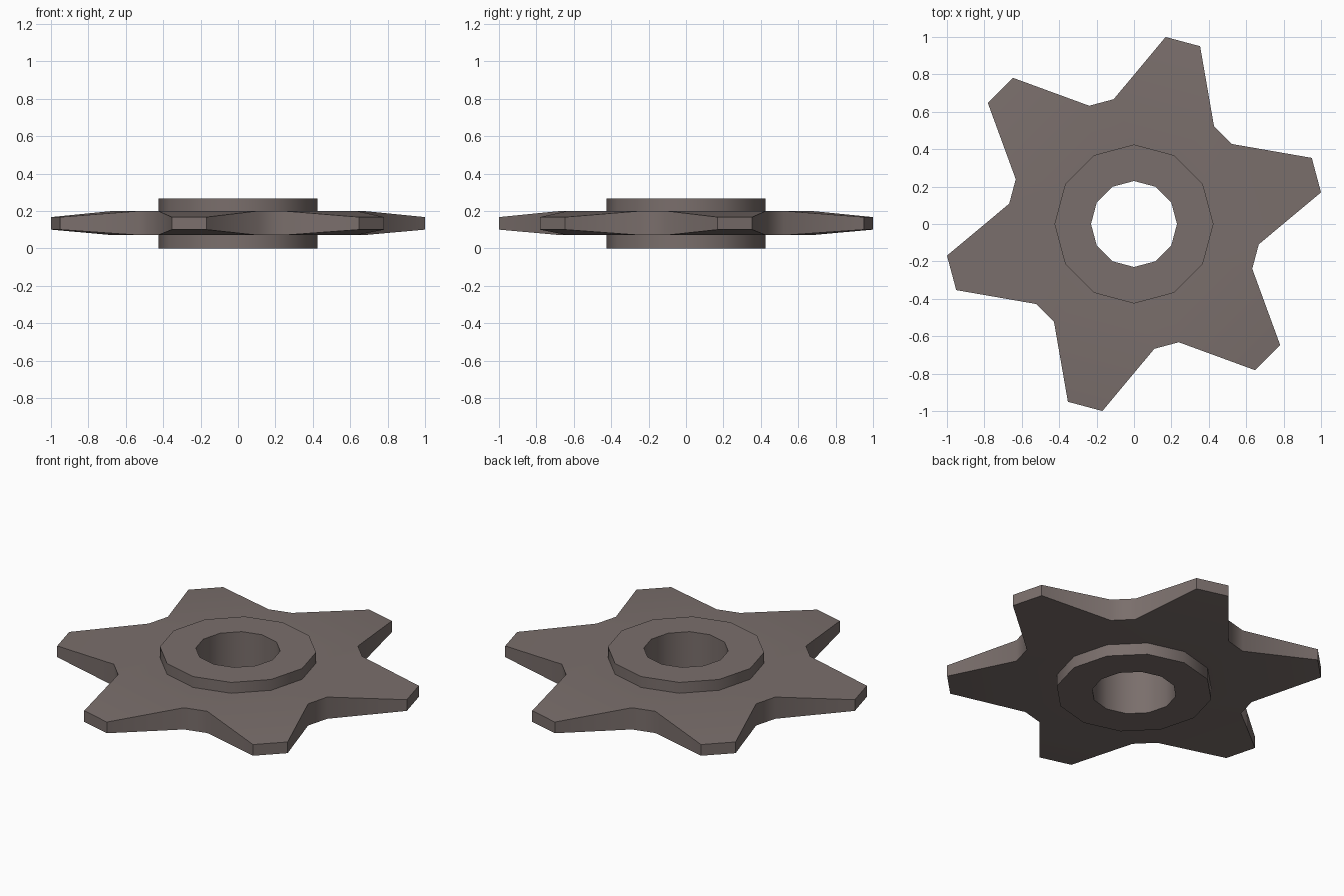
import bpy, bmesh, math

if "Cube" in bpy.data.objects:
    bpy.data.objects.remove(bpy.data.objects["Cube"])

steel = bpy.data.materials.new("dark_warm_steel")
steel.diffuse_color = (0.195, 0.158, 0.149, 1)
steel.use_nodes = True
steel.node_tree.nodes["Principled BSDF"].inputs["Base Color"].default_value = steel.diffuse_color

bm = bmesh.new()


def ring(r, z, angles):
    return [bm.verts.new((r * math.cos(math.radians(a)), r * math.sin(math.radians(a)), z))
            for a in angles]


twelve = [30 + 30 * i for i in range(12)]
# valley corners come in pairs around 45, 105, 165 ... degrees
valley = [45 + 60 * k + s * 5.75 for k in range(6) for s in (-1, 1)]
R_HOLE, R_HUB, R_VALLEY, R_TIP = 0.23, 0.425, 0.676, 1.014

# closed cross-section: bore, hub, plate top, plate bottom, hub, bore
loops = [ring(R_HOLE, 0.265, twelve), ring(R_HUB, 0.265, twelve), ring(R_HUB, 0.20, twelve),
         ring(R_VALLEY, 0.20, valley), ring(R_VALLEY, 0.07, valley),
         ring(R_HUB, 0.07, twelve), ring(R_HUB, 0.0, twelve), ring(R_HOLE, 0.0, twelve)]
for n, a in enumerate(loops):
    b = loops[(n + 1) % len(loops)]
    for i in range(12):
        j = (i + 1) % 12
        if n == 3 and i % 2:
            continue  # open where a tooth joins the plate
        bm.faces.new((a[i], b[i], b[j], a[j]))

# tapered teeth growing from the gaps between valleys
top, bot = loops[3], loops[4]
for k in range(6):
    i, j = 2 * k + 1, (2 * k + 2) % 12
    mid = 75 + 60 * k
    t0, t1 = ring(R_TIP, 0.167, (mid - 5.4, mid + 5.4))
    b0, b1 = ring(R_TIP, 0.10, (mid - 5.4, mid + 5.4))
    for f in ((top[i], t0, t1, top[j]), (bot[i], bot[j], b1, b0),
              (t0, b0, b1, t1), (top[i], bot[i], b0, t0), (top[j], t1, b1, bot[j])):
        bm.faces.new(f)

bmesh.ops.recalc_face_normals(bm, faces=bm.faces[:])
mesh = bpy.data.meshes.new("sprocket")
bm.to_mesh(mesh)
bm.free()
mesh.materials.append(steel)
obj = bpy.data.objects.new("sprocket", mesh)
bpy.context.collection.objects.link(obj)
bpy.context.view_layer.objects.active = obj
obj.select_set(True)
bpy.ops.object.shade_smooth_by_angle(angle=math.radians(40))
